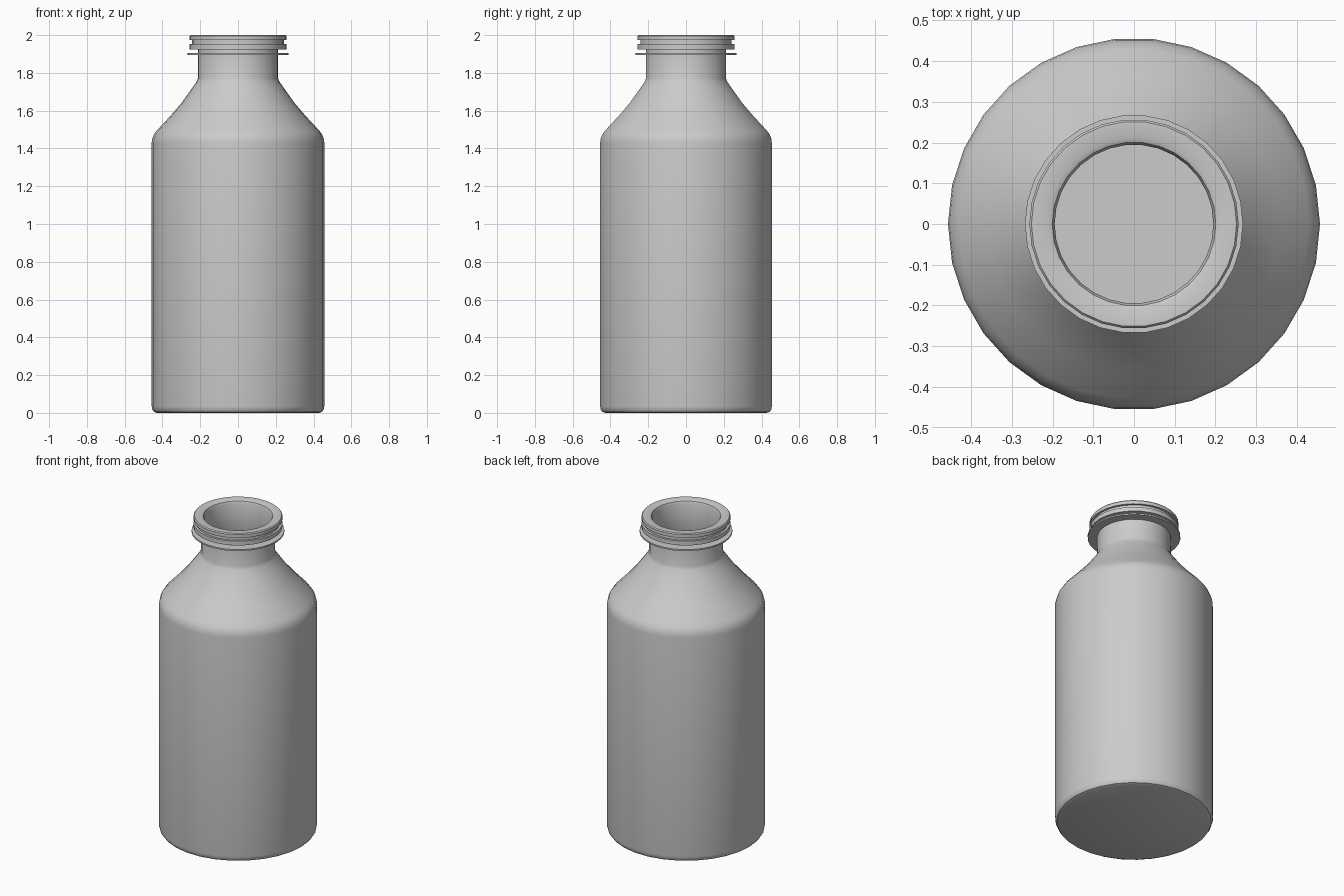
import bpy, bmesh
from math import sin, cos, pi, radians

if "Cube" in bpy.data.objects:
    bpy.data.objects.remove(bpy.data.objects["Cube"])

SIDES = 30


def lathe(name, profile, closed=False):
    """Revolve (radius, height) points about z; radius 0 becomes a pole."""
    bm = bmesh.new()
    rings = []
    for r, z in profile:
        if r == 0:
            rings.append([bm.verts.new((0, 0, z))] * SIDES)
        else:
            rings.append([bm.verts.new((r * cos(2 * pi * i / SIDES),
                                        r * sin(2 * pi * i / SIDES), z))
                          for i in range(SIDES)])
    pairs = list(zip(rings, rings[1:]))
    if closed:
        pairs.append((rings[-1], rings[0]))
    for a, b in pairs:
        for i in range(SIDES):
            j = (i + 1) % SIDES
            bm.faces.new(list(dict.fromkeys((a[i], a[j], b[j], b[i]))))
    bmesh.ops.recalc_face_normals(bm, faces=bm.faces)
    mesh = bpy.data.meshes.new(name)
    bm.to_mesh(mesh)
    bm.free()
    ob = bpy.data.objects.new(name, mesh)
    bpy.context.collection.objects.link(ob)
    bpy.ops.object.select_all(action='DESELECT')
    ob.select_set(True)
    bpy.context.view_layer.objects.active = ob
    bpy.ops.object.shade_smooth_by_angle(angle=radians(35))
    return ob


# Hollow bottle: base, straight wall, shoulder, neck, lip, then inner wall
outside = [(0, 0), (0.43, 0), (0.446, 0.006), (0.454, 0.018), (0.457, 0.035),
           (0.457, 1.43), (0.454, 1.452), (0.445, 1.475), (0.43, 1.495),
           (0.36, 1.57), (0.30, 1.64), (0.25, 1.71), (0.22, 1.753),
           (0.213, 1.77), (0.213, 1.925)]
finish = [(0.257, 1.925), (0.257, 1.952), (0.243, 1.952), (0.243, 1.973),
          (0.257, 1.973), (0.257, 1.994), (0.252, 2.0)]
inside = [(0.212, 2.0), (0.201, 1.995), (0.195, 1.98), (0.195, 1.765),
          (0.235, 1.70), (0.285, 1.63), (0.42, 1.48), (0.437, 1.43),
          (0.437, 0.035), (0.42, 0.02), (0, 0.02)]
lathe("bottle", outside + finish + inside)

# Thin support flange below the thread
lathe("neck_flange", [(0.205, 1.895), (0.268, 1.895),
                      (0.268, 1.904), (0.205, 1.904)], closed=True)
